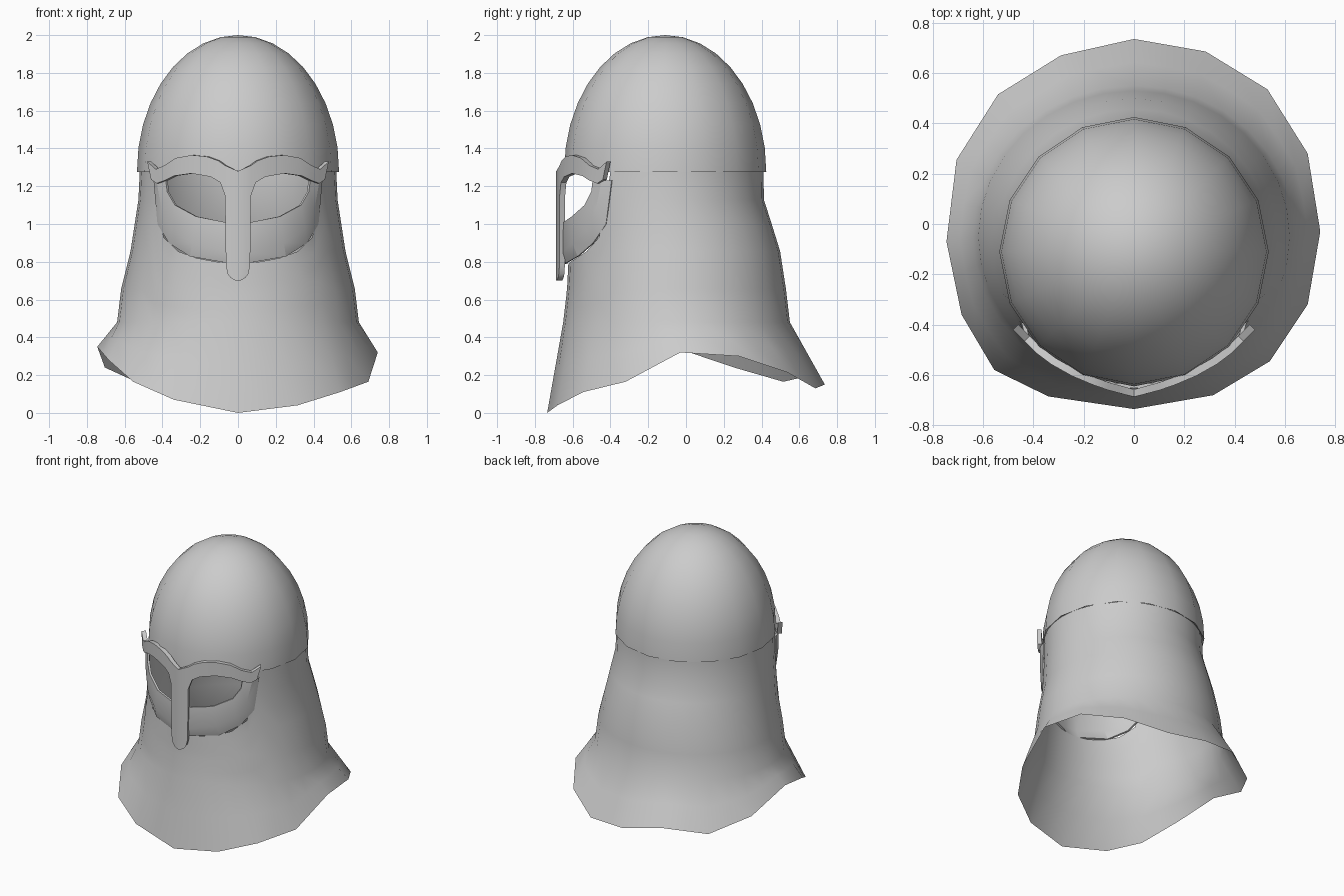
import bpy, bmesh
from math import sin, cos, pi, sqrt, radians

if "Cube" in bpy.data.objects:
    bpy.data.objects.remove(bpy.data.objects["Cube"])

CY = -0.11  # helmet axis


def build(name, grids, closed=False, mirror=False, thick=0, angle=35):
    """Mesh from grids of points, optionally wrapped, mirrored and thickened."""
    bm = bmesh.new()
    for rows in grids:
        vs = [[bm.verts.new(p) for p in row] for row in rows]
        n = len(vs[0])
        for a, b in zip(vs, vs[1:]):
            for i in range(n if closed else n - 1):
                j = (i + 1) % n
                bm.faces.new((a[i], a[j], b[j], b[i]))
    bmesh.ops.remove_doubles(bm, verts=bm.verts, dist=0.0005)
    bmesh.ops.recalc_face_normals(bm, faces=bm.faces)
    me = bpy.data.meshes.new(name)
    bm.to_mesh(me)
    bm.free()
    ob = bpy.data.objects.new(name, me)
    bpy.context.collection.objects.link(ob)
    if mirror:
        ob.modifiers.new("Mirror", 'MIRROR')
    if thick:
        sol = ob.modifiers.new("Solidify", 'SOLIDIFY')
        sol.thickness = thick
        sol.offset = 0
    bpy.ops.object.select_all(action='DESELECT')
    ob.select_set(True)
    bpy.context.view_layer.objects.active = ob
    bpy.ops.object.convert(target='MESH')
    bpy.ops.object.shade_smooth_by_angle(angle=radians(angle))
    return ob


def lookup(table, key):
    """Piecewise linear lookup in rows sorted by first value (rising)."""
    key = min(max(key, table[0][0]), table[-1][0])
    for a, b in zip(table, table[1:]):
        if key <= b[0]:
            t = (key - a[0]) / (b[0] - a[0])
            return [p + (q - p) * t for p, q in zip(a[1:], b[1:])]


# Skull cap: 16-sided half ellipsoid with a small inward rim
prof = [(0.517, 1.285), (0.535, 1.275)]
prof += [(0.535 * cos(k * pi / 18), 1.28 + 0.72 * sin(k * pi / 18)) for k in range(1, 10)]
build("skull_cap", [[[(r * sin(i * pi / 8), CY - r * cos(i * pi / 8), z)
                      for i in range(16)] for r, z in prof]], closed=True, angle=40)

# Mail curtain: uneven hem, counter-clockwise from the front
hem = [(0, -.735, 0), (.315, -.68, .04), (.54, -.545, .11), (.69, -.32, .165),
       (.74, -.03, .32), (.69, .28, .30), (.53, .535, .215), (.285, .685, .13),
       (0, .735, .15), (-.29, .67, .20), (-.54, .515, .165), (-.705, .255, .24),
       (-.745, -.07, .35), (-.685, -.36, .28), (-.555, -.58, .165), (-.34, -.685, .07)]
# z, front y, back y, half width
levels = [(.48, -.65, .55, .64), (.65, -.63, .53, .62), (.85, -.62, .5, .57),
          (.98, -.622, .46, .55), (1.13, -.625, .412, .527), (1.28, -.63, .41, .52)]
face_lip = [.79, .80, .82, .855, .93]  # top of the curtain under the eyes
steps = [1, .81, .64, .47, .22, 0]
cols = []
for i in range(32):
    a = i * pi / 16
    k = min(i, 32 - i)
    top = face_lip[k] if k < len(face_lip) else 1.28
    col = []
    for s in steps:
        z = .48 + (top - .48) * s
        f, b, w = lookup(levels, z)
        col.append((w * sin(a), (f + b) / 2 - (b - f) / 2 * cos(a), z))
    h0, h1 = hem[i // 2], hem[(i // 2 + i % 2) % 16]
    end = [(p + q) / 2 for p, q in zip(h0, h1)]
    col.append([(p + q) / 2 for p, q in zip(col[-1], end)])
    col.append(end)
    cols.append(col)
build("mail_curtain", [list(zip(*cols))], closed=True, angle=60)

# Brow bar and nose guard, one bent plate
plan = [(0, -.672), (.1, -.645), (.2, -.61), (.3, -.56), (.38, -.5), (.47, -.41)]


def on_plan(x, z):
    return (x, lookup(plan, x)[0], z)


# x and z of lower edge, x and z of upper edge
brow = [(0, 1.15, 0, 1.28), (.065, 1.15, .065, 1.31), (.09, 1.22, .1, 1.335),
        (.14, 1.25, .16, 1.357), (.24, 1.268, .24, 1.365), (.33, 1.255, .32, 1.35),
        (.38, 1.23, .38, 1.31), (.42, 1.215, .425, 1.29), (.45, 1.235, .47, 1.33)]
nose = [(.065, 1.15), (.06, .78), (.05, .735), (.035, .715), (.012, .702)]
build("brow_and_nose_guard",
      [[[on_plan(a, b), on_plan(c, d)] for a, b, c, d in brow],
       [[on_plan(0, z), on_plan(w, z)] for w, z in nose]],
      mirror=True, thick=.03)

# Eye guard: curved band under the eyes with a bevelled outer slope
inner = [(0, 1.01), (.07, 1.01), (.22, 1.04), (.33, 1.1), (.37, 1.17), (.38, 1.25)]
outer = [(0, .85), (.05, .85), (.24, .9), (.35, .97), (.4, 1.08), (.425, 1.23)]
lip = [(0, .79), (.05, .795), (.25, .83), (.36, .9), (.42, 1.0), (.44, 1.23)]
build("eye_guard",
      [[[(x, CY - sqrt(r * r - x * x), z) for x, z in edge]
        for edge, r in ((inner, .535), (outer, .54), (lip, .522))]],
      mirror=True, thick=.015, angle=20)
